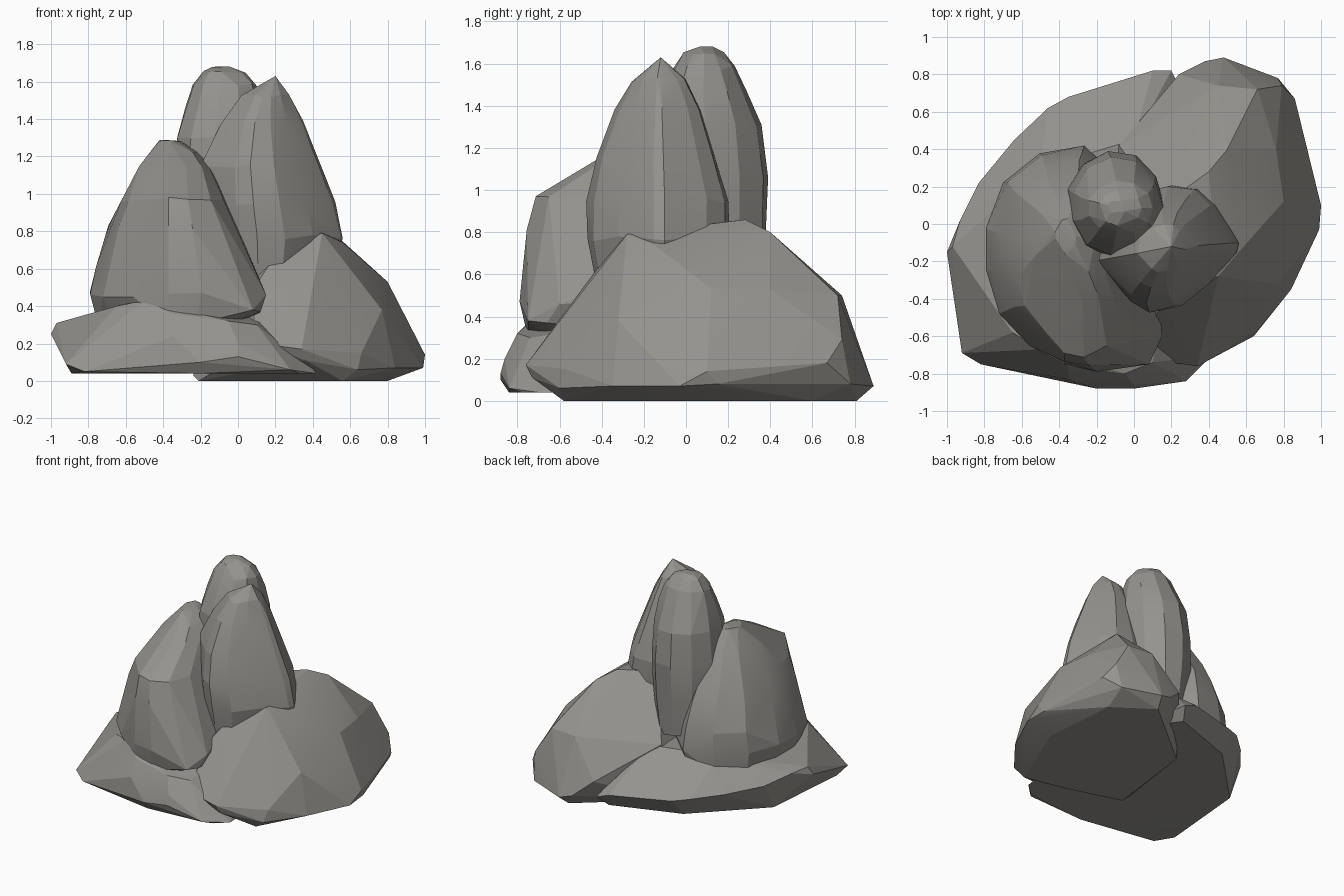
import bpy, bmesh, math, random

random.seed(4)
stone = bpy.data.materials.new("warm grey stone")
stone.diffuse_color = (0.30, 0.29, 0.27, 1)


def rock(name, points):
    """Convex faceted stone wrapped around a set of points."""
    bm = bmesh.new()
    for p in points:
        bm.verts.new(p)
    hull = bmesh.ops.convex_hull(bm, input=bm.verts[:])
    loose = set(hull["geom_interior"]) | set(hull["geom_unused"])
    bmesh.ops.delete(bm, geom=[v for v in loose if isinstance(v, bmesh.types.BMVert)],
                     context="VERTS")
    bmesh.ops.dissolve_limit(bm, angle_limit=math.radians(3), verts=bm.verts[:], edges=bm.edges[:])
    bmesh.ops.recalc_face_normals(bm, faces=bm.faces[:])
    me = bpy.data.meshes.new(name)
    bm.to_mesh(me)
    bm.free()
    me.materials.append(stone)
    ob = bpy.data.objects.new(name, me)
    bpy.context.collection.objects.link(ob)
    bpy.ops.object.select_all(action="DESELECT")
    ob.select_set(True)
    bpy.context.view_layer.objects.active = ob
    bpy.ops.object.shade_smooth_by_angle(angle=math.radians(10))


def rings(levels, outline):
    """Stack a unit outline; each level is z, x min, x max, y min, y max."""
    pts = []
    for z, x0, x1, y0, y1 in levels:
        for u, v in outline:
            r = random.uniform(0.98, 1.02)
            pts.append(((x0 + x1) / 2 + (x1 - x0) / 2 * r * u,
                        (y0 + y1) / 2 + (y1 - y0) / 2 * r * v,
                        z + random.uniform(-0.012, 0.012)))
    return pts


# Low slab under the left and front
rock("base_slab", [
    (-1, -.15, .25), (-.97, -.12, .31), (-.92, -.69, .09), (-.89, -.6, .04), (-.82, -.75, .05),
    (-.2, -.88, .10), (0, -.88, .13), (.28, -.84, .06), (.42, -.7, .04), (-.2, -.84, .04),
    (.33, -.78, .04), (-.65, -.58, .40), (-.5, -.67, .43), (-.35, -.76, .36), (-.05, -.80, .32),
    (-.35, -.83, .24), (0, -.86, .2), (.1, -.74, .3), (-.5, -.3, .44), (-.93, .02, .3),
    (-.83, .22, .25), (-.64, .45, .22), (-.46, .62, .2), (-.35, .68, .18), (.1, .82, .16),
    (.2, .82, .12), (-.83, .1, .04), (-.37, .56, .04), (.15, .74, .04), (.4, .4, .04),
    (-.5, .3, .43), (0, .45, .44), (.2, 0, .42)])

# Large boulder on the right
rock("right_boulder", [
    (.08, -.68, .26), (.12, -.73, .2), (.34, -.76, .17), (.36, -.73, .11), (.64, -.6, .06),
    (.66, -.57, .15), (.84, -.35, .07), (.99, -.03, .07), (1, .1, .14), (.98, .15, .08),
    (.86, .67, .18), (.79, .74, .29), (.77, .78, .08), (.48, .89, .07), (.38, .87, .1),
    (.24, .8, .22), (.56, -.58, 0), (.8, 0, 0), (.75, .6, 0), (.45, .81, 0), (-.12, .34, 0),
    (-.24, -.34, .03), (-.21, -.38, 0), (.19, -.5, 0), (.1, -.5, .52), (.2, -.39, .67),
    (.45, -.28, .79), (.56, -.15, .74), (.8, .12, .53), (.76, .4, .53), (.77, -.32, .38),
    (.5, .40, .80), (.4, .28, .86), (.15, .1, .84), (.66, .72, .5), (.45, .74, .5),
    (-.08, .42, .45), (0, -.3, .45)])

# Leaning stone at the front left, with a wide foot
rock("left_stone", rings([
    (.31, -.75, .06, -.75, .4), (.47, -.79, .12, -.78, .43), (.62, -.75, .08, -.77, .42),
    (.82, -.69, .0, -.76, .35), (.97, -.63, -.07, -.72, .26), (1.14, -.53, -.14, -.42, .15),
    (1.22, -.46, -.21, -.28, .09), (1.28, -.42, -.31, -.16, .03)],
    [(-1, .25), (-1, -.12), (-.83, -.42), (-.45, -.72), (-.08, -.95), (.3, -1), (.72, -.85),
     (.95, -.5), (1, 0), (.7, .6), (.15, .97), (-.38, .93), (-.81, .66)])
    + [(.08, -.75, .38), (.15, -.6, .46), (.12, -.66, .37), (-.56, -.65, .45),
       (-.72, -.48, .45)])

# Pointed stone right of the middle
rock("pointed_stone", rings([
    (.5, -.15, .48, -.42, .15), (.77, -.22, .565, -.47, .2), (.95, -.22, .52, -.47, .2),
    (1.15, -.2, .45, -.42, .14), (1.38, -.09, .35, -.34, .07), (1.52, .02, .28, -.26, 0)],
    [(1, .1), (.96, -.05), (.58, -.55), (.2, -.9), (-.18, -1), (-.43, -.84), (-1, -.2),
     (-.9, .4), (-.4, .85), (.08, 1), (.46, .95), (.7, .7)]) + [(.2, -.12, 1.63)])

# Rounded column behind
column_outline = [(1.01 * math.cos(k * math.tau / 11), 1.01 * math.sin(k * math.tau / 11))
                  for k in range(11)]
rock("back_column", rings([
    (.5, -.3, .1, -.1, .36), (.8, -.36, .15, -.17, .38), (1.05, -.36, .16, -.18, .385),
    (1.3, -.33, .15, -.17, .355), (1.46, -.285, .13, -.12, .285), (1.58, -.245, .1, -.06, .23),
    (1.645, -.19, .04, -.01, .18), (1.67, -.14, -.04, .05, .13)], column_outline))
